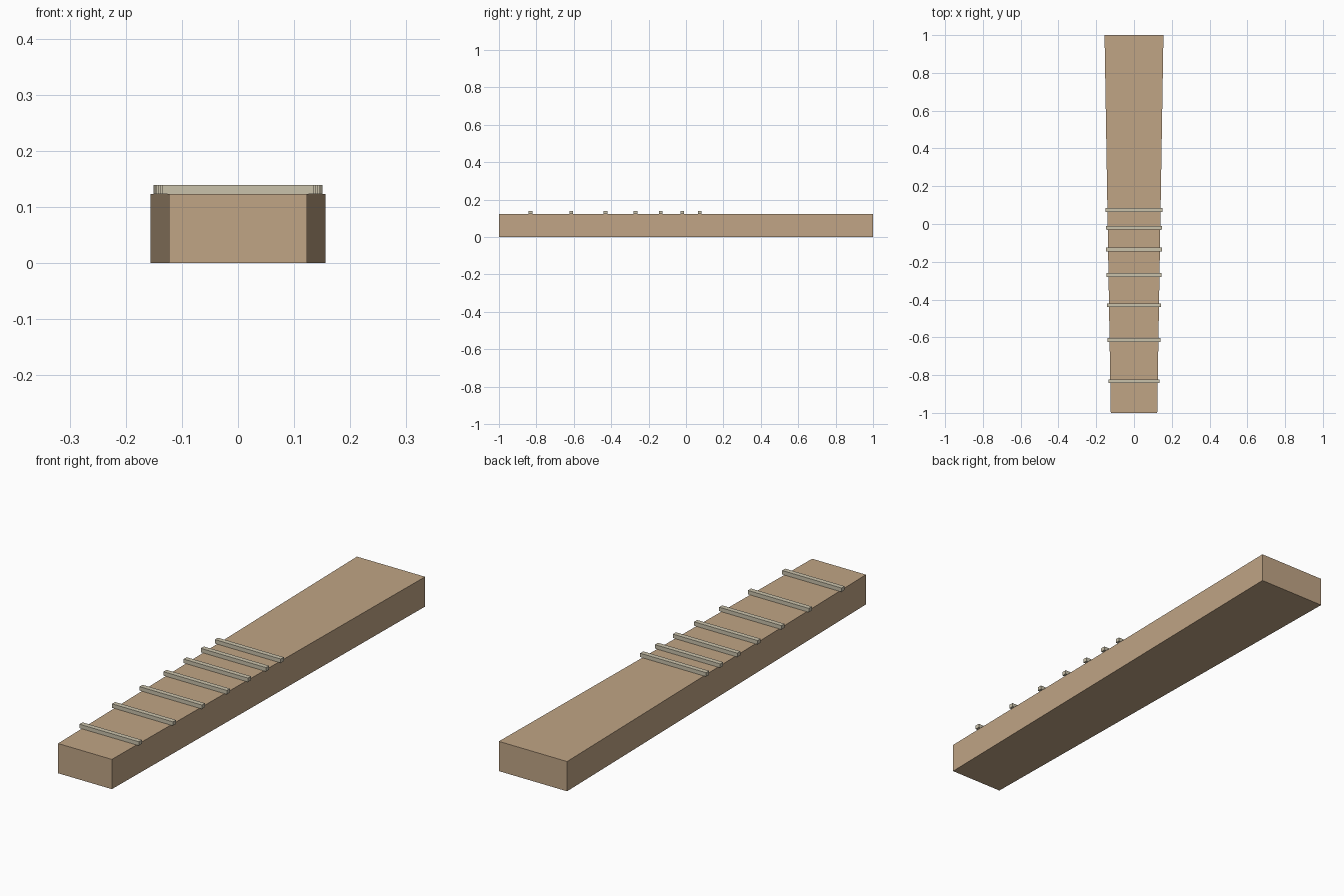
import bpy, bmesh

cube = bpy.data.objects.get("Cube")
if cube:
    bpy.data.objects.remove(cube, do_unlink=True)

LENGTH, HEIGHT = 2.0, 0.123
FRONT_HALF, BACK_HALF = 0.123, 0.156


def make_material(name, colour):
    mat = bpy.data.materials.new(name)
    mat.use_nodes = True
    mat.diffuse_color = colour
    mat.node_tree.nodes["Principled BSDF"].inputs["Base Color"].default_value = colour
    return mat


def half_width(y):
    t = (y + LENGTH / 2) / LENGTH
    return FRONT_HALF + (BACK_HALF - FRONT_HALF) * t


def make_box(name, size, centre, mat, taper=False):
    bm = bmesh.new()
    bmesh.ops.create_cube(bm, size=1)
    for v in bm.verts:
        v.co = [c * s for c, s in zip(v.co, size)]
        if taper:
            v.co.x *= half_width(v.co.y) * 2
    mesh = bpy.data.meshes.new(name)
    bm.to_mesh(mesh)
    bm.free()
    mesh.materials.append(mat)
    obj = bpy.data.objects.new(name, mesh)
    obj.location = centre
    bpy.context.collection.objects.link(obj)
    return obj


wood = make_material("tan_wood", (0.53, 0.376, 0.235, 1))
metal = make_material("pale_metal", (0.59, 0.54, 0.41, 1))

# Tapered board, wider at the back
make_box("fingerboard", (1, LENGTH, HEIGHT), (0, 0, HEIGHT / 2), wood, taper=True)

# Crossbars overhanging the board edges, spaced closer towards the back
FRET_DEPTH, FRET_HEIGHT, OVERHANG = 0.02, 0.016, 0.01
for i, y in enumerate((-0.832, -0.614, -0.43, -0.27, -0.135, -0.02, 0.074)):
    width = 2 * (half_width(y) + OVERHANG)
    make_box(f"fret_{i + 1}", (width, FRET_DEPTH, FRET_HEIGHT),
             (0, y, HEIGHT + FRET_HEIGHT / 2), metal)
